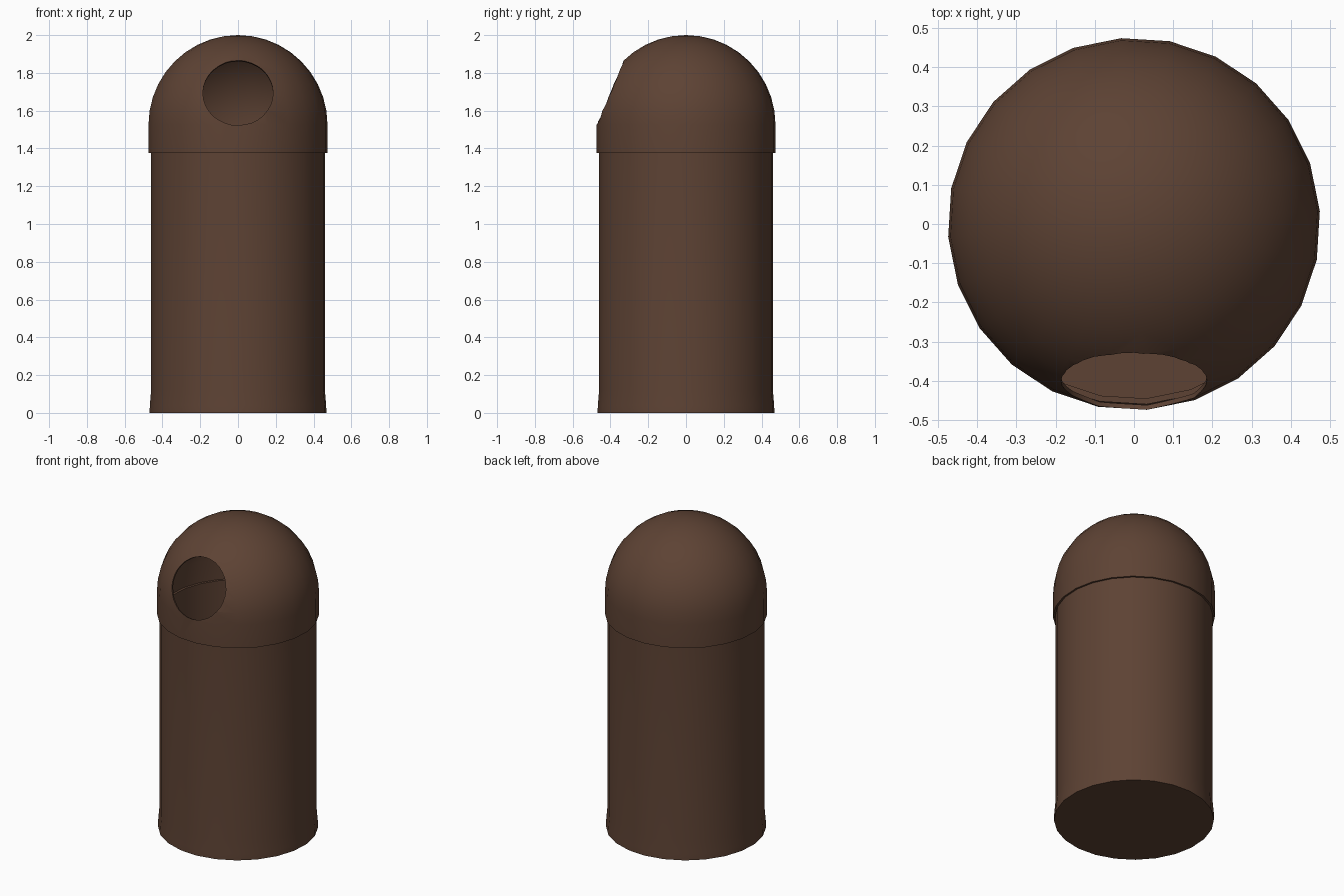
import bpy, bmesh, math
from mathutils import Vector, Matrix

cube = bpy.data.objects.get("Cube")
if cube:
    bpy.data.objects.remove(cube, do_unlink=True)

SIDES = 24
BROWN = (0.11, 0.055, 0.034, 1)

brown = bpy.data.materials.new("dark brown")
brown.use_nodes = True
brown.diffuse_color = BROWN
brown.node_tree.nodes["Principled BSDF"].inputs["Base Color"].default_value = BROWN


def add_object(name, bm):
    bmesh.ops.recalc_face_normals(bm, faces=bm.faces)
    mesh = bpy.data.meshes.new(name)
    bm.to_mesh(mesh)
    bm.free()
    mesh.materials.append(brown)
    obj = bpy.data.objects.new(name, mesh)
    bpy.context.collection.objects.link(obj)
    return obj


def lathe(name, profile):
    """Spin a profile of (radius, height) points around z."""
    bm = bmesh.new()
    turn = Matrix.Rotation(math.radians(4), 3, "Z")
    verts = [bm.verts.new(turn @ Vector((r, 0, z))) for r, z in profile]
    edges = [bm.edges.new(pair) for pair in zip(verts, verts[1:])]
    bmesh.ops.spin(bm, geom=verts + edges, cent=(0, 0, 0), axis=(0, 0, 1),
                   angle=math.tau, steps=SIDES)
    bmesh.ops.remove_doubles(bm, verts=bm.verts, dist=0.0005)
    return add_object(name, bm)


def dome_arc(radius, centre_z, steps=10):
    angles = [math.pi / 2 * i / steps for i in range(steps + 1)]
    return [(radius * math.cos(a), centre_z + radius * math.sin(a)) for a in angles]


def activate(obj):
    bpy.ops.object.select_all(action="DESELECT")
    obj.select_set(True)
    bpy.context.view_layer.objects.active = obj


# Open bin body with a slightly flared foot
body = lathe("bin_body", [(0, 0), (0.469, 0), (0.468, 0.04), (0.461, 0.12),
                          (0.461, 1.39), (0.446, 1.39), (0.446, 0.015), (0, 0.015)])

# Hollow domed lid that overhangs the body
outer = [(0.475, 1.375)] + dome_arc(0.475, 1.525)
inner = [(0.463, 1.375)] + dome_arc(0.463, 1.525)
lid = lathe("domed_lid", outer + inner[::-1] + outer[:1])

# Round opening, tilted to face front and slightly up
low, high = Vector((0, -0.475, 1.525)), Vector((0, -0.33, 1.865))
outward = (high - low).cross(Vector((1, 0, 0))).normalized()
if outward.y > 0:
    outward.negate()
bm = bmesh.new()
bmesh.ops.create_cone(bm, cap_ends=True, segments=32, radius1=0.186,
                      radius2=0.186, depth=0.3)
tilt = outward.to_track_quat("Z", "Y").to_matrix().to_4x4()
bmesh.ops.transform(bm, matrix=Matrix.Translation((low + high) / 2) @ tilt, verts=bm.verts)
cutter = add_object("opening_cutter", bm)
cutter.hide_render = True

cut = lid.modifiers.new("opening", "BOOLEAN")
cut.operation = "DIFFERENCE"
cut.solver = "EXACT"
cut.object = cutter
activate(lid)
bpy.ops.object.modifier_apply(modifier=cut.name)
bpy.data.objects.remove(cutter, do_unlink=True)

# Smooth walls with crisp rims
for obj in (body, lid):
    activate(obj)
    bpy.ops.object.shade_smooth_by_angle(angle=math.radians(35))
